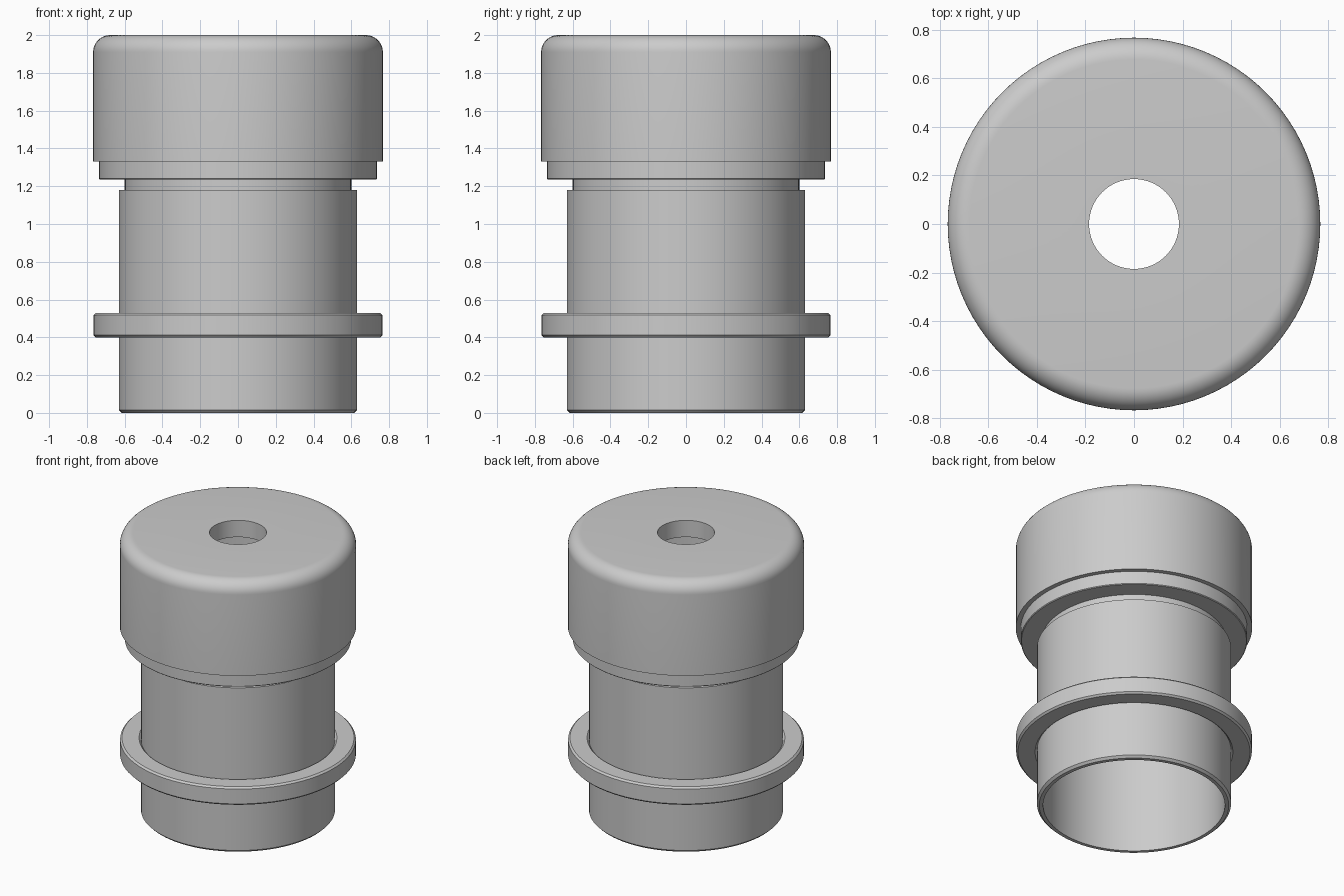
import bpy, bmesh, math

if "Cube" in bpy.data.objects:
    bpy.data.objects.remove(bpy.data.objects["Cube"], do_unlink=True)

SEGMENTS = 96

grey = bpy.data.materials.new("plain grey")
grey.use_nodes = True
color = (0.6, 0.6, 0.6, 1)
grey.diffuse_color = color
grey.node_tree.nodes["Principled BSDF"].inputs["Base Color"].default_value = color


def arc(r, z, radius, steps=10):
    """Quarter round from the side wall (r) up to the top face (z)."""
    return [(r - radius + radius * math.cos(a), z - radius + radius * math.sin(a))
            for a in (math.pi / 2 * i / steps for i in range(steps + 1))]


def revolve(name, profile):
    """Turn a closed (radius, height) profile into a solid ring."""
    bm = bmesh.new()
    verts = [bm.verts.new((r, 0, z)) for r, z in profile]
    edges = [bm.edges.new((v, verts[(i + 1) % len(verts)])) for i, v in enumerate(verts)]
    bmesh.ops.spin(bm, geom=verts + edges, cent=(0, 0, 0), axis=(0, 0, 1),
                   angle=math.tau, steps=SEGMENTS)
    bmesh.ops.remove_doubles(bm, verts=bm.verts, dist=0.0005)
    bmesh.ops.recalc_face_normals(bm, faces=bm.faces)
    mesh = bpy.data.meshes.new(name)
    bm.to_mesh(mesh)
    bm.free()
    mesh.materials.append(grey)
    obj = bpy.data.objects.new(name, mesh)
    bpy.context.collection.objects.link(obj)
    bpy.ops.object.select_all(action="DESELECT")
    obj.select_set(True)
    bpy.context.view_layer.objects.active = obj
    bpy.ops.object.shade_smooth_by_angle(angle=math.radians(30))
    return obj


# Hollow tube, with a narrower neck that reaches up into the cap
b = 0.015
revolve("tube", [(0.59, 0), (0.63 - b, 0), (0.63, b), (0.63, 1.18),
                 (0.60, 1.18), (0.60, 1.25), (0.59, 1.25)])

# Flange ring with chamfered edges
c, inner, outer, low, high = 0.012, 0.63, 0.765, 0.4, 0.53
revolve("flange", [(inner, low + c), (inner + c, low), (outer - c, low), (outer, low + c),
                   (outer, high - c), (outer - c, high), (inner + c, high), (inner, high - c)])

# Stepped collar under the cap
revolve("cap_collar", [(0.59, 1.235), (0.73, 1.235), (0.735, 1.24),
                       (0.735, 1.34), (0.59, 1.34)])

# Rounded cap with a hole through its top
revolve("cap", [(0.59, 1.33), (0.767, 1.33)] + arc(0.767, 2, 0.09)
        + [(0.185, 2), (0.185, 1.88), (0.59, 1.88)])
